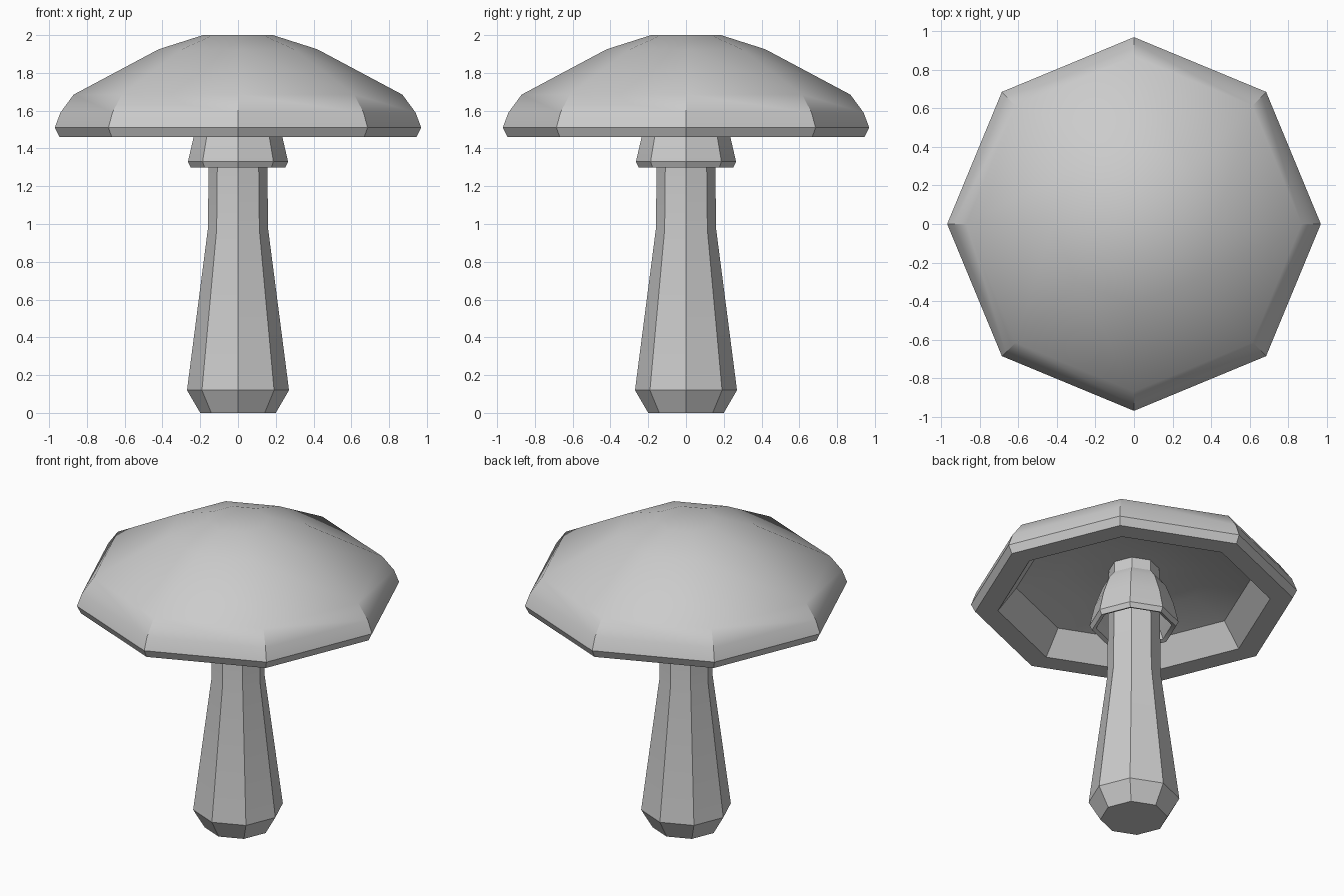
import bpy, bmesh
from math import cos, sin, pi, radians

if "Cube" in bpy.data.objects:
    bpy.data.objects.remove(bpy.data.objects["Cube"])

SIDES = 8


def lathe(name, profile, closed=False):
    """Spin (radius, z) points into an eight-sided part; open ends get flat caps."""
    bm = bmesh.new()
    rings = [[bm.verts.new((r * cos(2 * pi * i / SIDES), r * sin(2 * pi * i / SIDES), z))
              for i in range(SIDES)] for r, z in profile]
    pairs = list(zip(rings, rings[1:]))
    if closed:
        pairs.append((rings[-1], rings[0]))
    else:
        bm.faces.new(rings[0])
        bm.faces.new(rings[-1])
    for a, b in pairs:
        for i in range(SIDES):
            j = (i + 1) % SIDES
            bm.faces.new((a[i], a[j], b[j], b[i]))
    bmesh.ops.recalc_face_normals(bm, faces=bm.faces)
    mesh = bpy.data.meshes.new(name)
    bm.to_mesh(mesh)
    bm.free()
    obj = bpy.data.objects.new(name, mesh)
    bpy.context.collection.objects.link(obj)
    bpy.ops.object.select_all(action='DESELECT')
    obj.select_set(True)
    bpy.context.view_layer.objects.active = obj
    bpy.ops.object.shade_smooth_by_angle(angle=radians(30))
    return obj


# Stem: bulbous foot tapering to a straight neck that runs up into the cap
lathe("stem", [(0.20, 0), (0.27, 0.12), (0.16, 0.97), (0.155, 1.30), (0.15, 1.71)])

# Skirt: hollow flared collar around the neck
lathe("skirt", [(0.152, 1.63), (0.19, 1.58), (0.235, 1.46), (0.265, 1.33),
                (0.25, 1.30), (0.225, 1.31), (0.152, 1.48)], closed=True)

# Cap: faceted dome, bevelled rim and recessed underside
lathe("cap", [(0.185, 2.0), (0.42, 1.925), (0.87, 1.685), (0.94, 1.59),
              (0.97, 1.51), (0.945, 1.46), (0.81, 1.46), (0.70, 1.61),
              (0.45, 1.68), (0.20, 1.70)])
